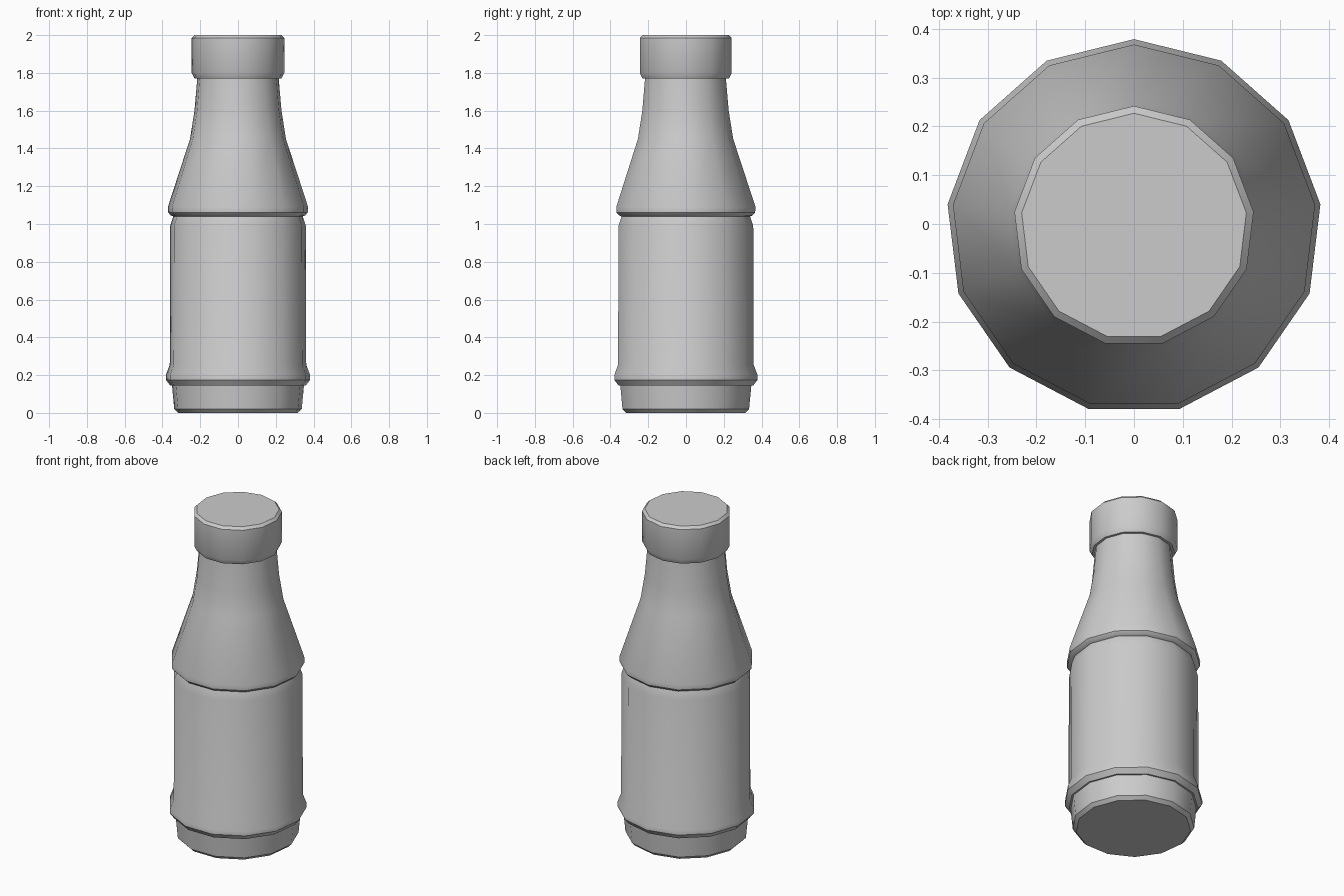
import bpy, bmesh, math

if "Cube" in bpy.data.objects:
    bpy.data.objects.remove(bpy.data.objects["Cube"])

SIDES = 13


def lathe(name, profile, y_offset):
    """Revolve (radius, z) points into a closed 13-sided solid, one corner at +y."""
    bm = bmesh.new()
    rings = []
    for r, z in profile:
        ring = []
        for i in range(SIDES):
            a = math.pi / 2 + 2 * math.pi * i / SIDES
            ring.append(bm.verts.new((r * math.cos(a), r * math.sin(a) + y_offset, z)))
        rings.append(ring)
    for low, high in zip(rings, rings[1:]):
        for i in range(SIDES):
            j = (i + 1) % SIDES
            bm.faces.new((low[i], low[j], high[j], high[i]))
    bm.faces.new(rings[0][::-1])
    bm.faces.new(rings[-1])
    mesh = bpy.data.meshes.new(name)
    bm.to_mesh(mesh)
    bm.free()
    obj = bpy.data.objects.new(name, mesh)
    bpy.context.collection.objects.link(obj)
    bpy.ops.object.select_all(action='DESELECT')
    obj.select_set(True)
    bpy.context.view_layer.objects.active = obj
    bpy.ops.object.shade_smooth_by_angle(angle=math.radians(29))
    return obj


# Bottle: foot, lower bead, straight wall, shoulder bead, tapered neck
lathe("bottle_body", [
    (0.32, 0.0), (0.34, 0.02), (0.352, 0.145),
    (0.362, 0.145), (0.385, 0.175), (0.385, 0.20), (0.364, 0.255),
    (0.362, 0.99), (0.345, 1.04),
    (0.358, 1.045), (0.372, 1.06), (0.374, 1.09),
    (0.256, 1.45), (0.232, 1.60), (0.216, 1.785),
], -0.006)

# Screw cap with bevelled rims
lathe("bottle_cap", [
    (0.232, 1.77), (0.247, 1.80), (0.247, 1.985), (0.232, 2.0),
], -0.005)
